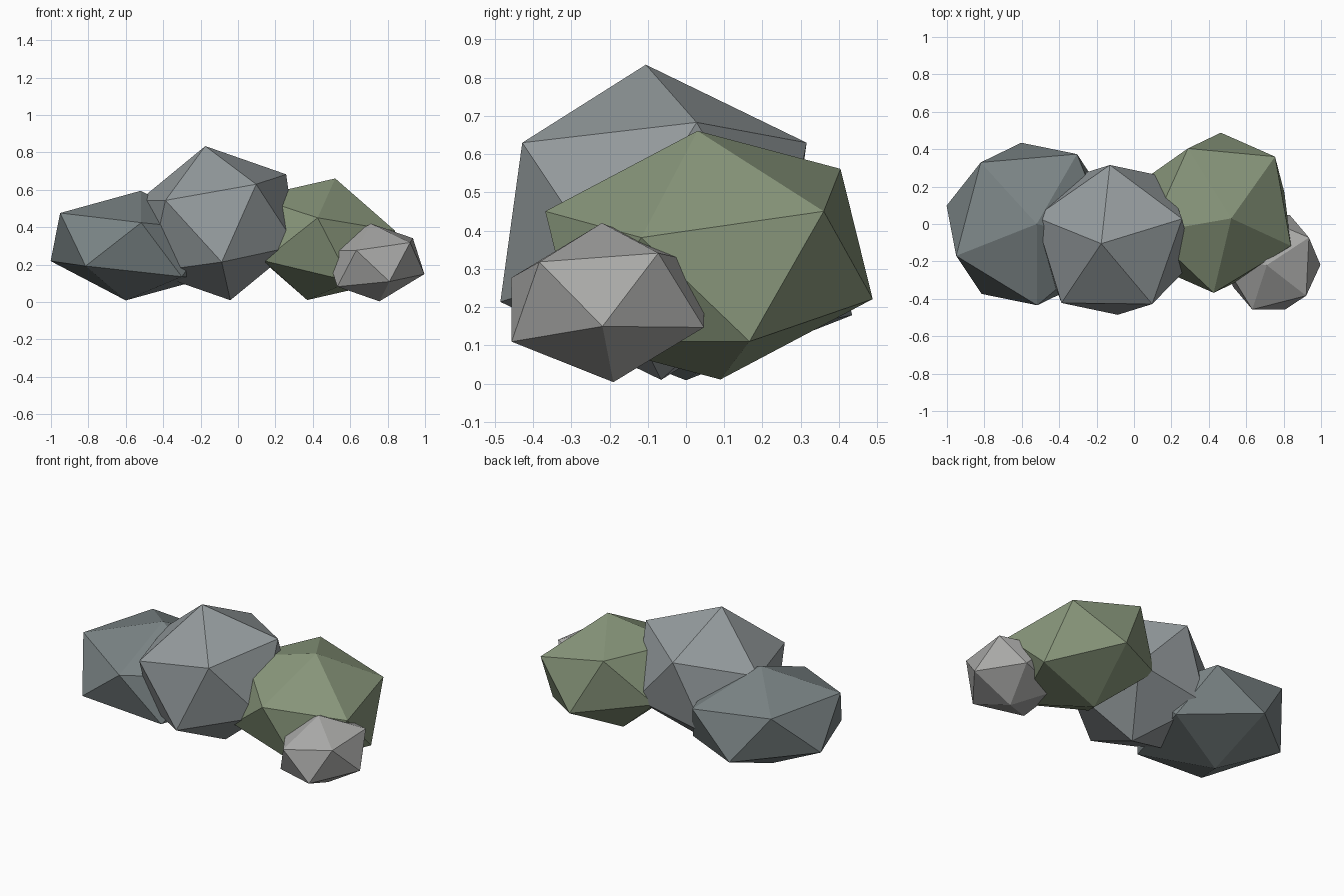
import bpy
from mathutils import Matrix, Vector


def rock(name, centre, ax, ay, az, color):
    """Low-poly boulder: an icosahedron tilted and squashed along three axes."""
    bpy.ops.mesh.primitive_ico_sphere_add(subdivisions=1, radius=1)
    ob = bpy.context.object
    ob.name = name
    shape = Matrix((ax, ay, az)).transposed().to_4x4()
    ob.data.transform(shape)
    ob.location = Vector(centre)
    mat = bpy.data.materials.new(name + "_stone")
    mat.diffuse_color = (*color, 1)
    ob.data.materials.append(mat)
    return ob


# tall middle boulder
rock("large_boulder", (-0.108, -0.085, 0.422),
     (0.442, 0.136, 0.086), (-0.133, 0.437, 0.0), (-0.067, -0.02, 0.412),
     (0.30, 0.33, 0.34))

# flat dark boulder on the left
rock("flat_boulder", (-0.56, 0.0, 0.302),
     (0.474, -0.11, -0.054), (0.125, 0.475, -0.008), (0.04, 0.0, 0.293),
     (0.20, 0.235, 0.24))

# mossy boulder on the right
rock("mossy_boulder", (0.445, 0.06, 0.336),
     (0.403, -0.183, -0.111), (0.193, 0.428, 0.0), (0.075, -0.03, 0.325),
     (0.25, 0.31, 0.20))

# small pale stone in front right
rock("small_stone", (0.733, -0.205, 0.212),
     (0.221, -0.192, 0.015), (0.178, 0.226, 0.038), (-0.023, -0.015, 0.208),
     (0.40, 0.40, 0.39))
